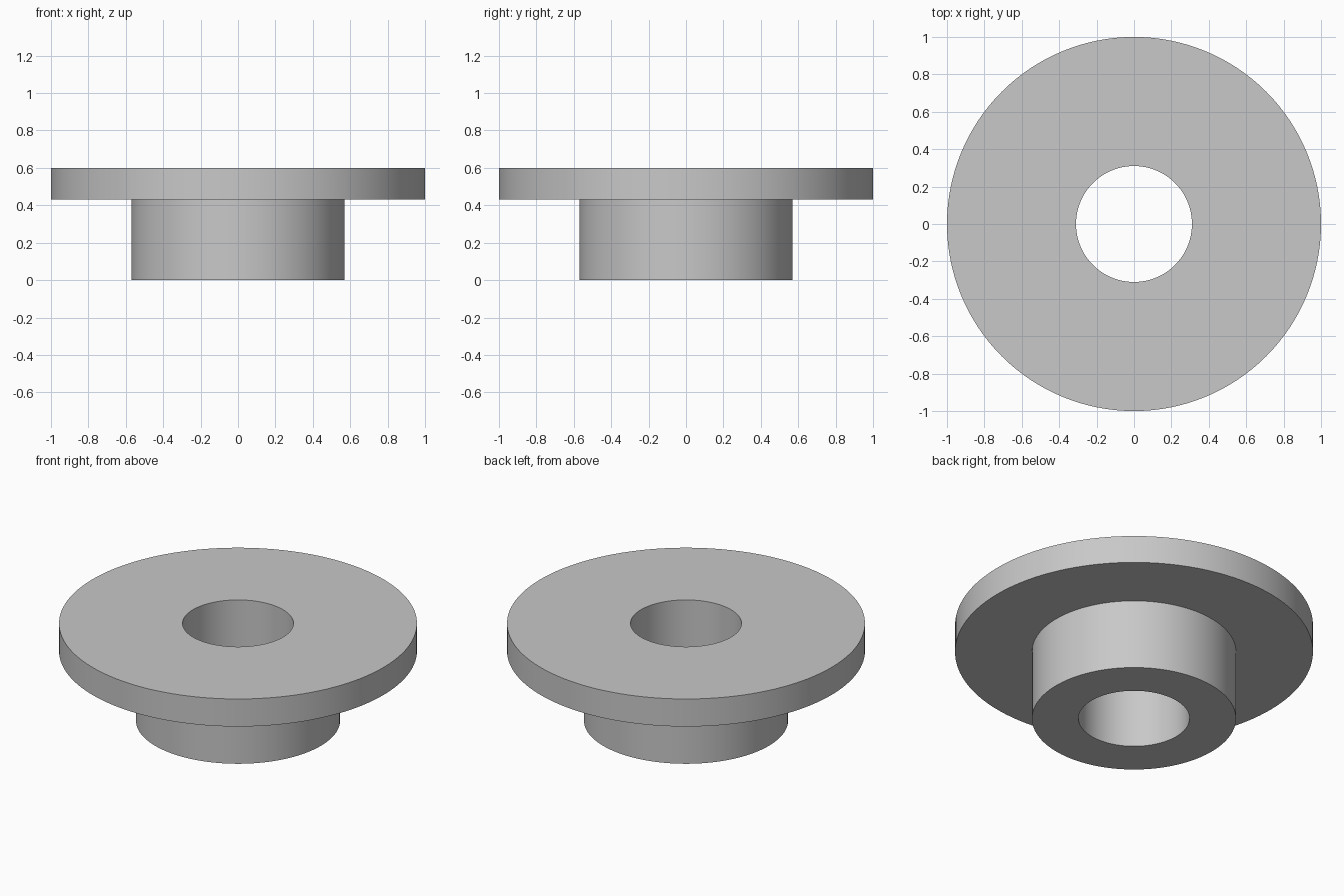
import bpy
import bmesh
import math
from mathutils import Matrix, Vector

SEGMENTS = 128
BORE, HUB, FLANGE = 0.31, 0.57, 1.0      # radii
STEP, TOP = 0.43, 0.60                   # heights

cube = bpy.data.objects.get("Cube")
if cube:
    bpy.data.objects.remove(cube, do_unlink=True)

# Plain grey material
grey = bpy.data.materials.new("plain_grey")
grey.use_nodes = True
colour = (0.58, 0.58, 0.58, 1.0)
grey.diffuse_color = colour
grey.node_tree.nodes["Principled BSDF"].inputs["Base Color"].default_value = colour


def lathe(name, profile):
    """Revolve a closed (radius, height) outline around the z axis."""
    bm = bmesh.new()
    rings = []
    for radius, height in profile:
        angles = [math.tau * i / SEGMENTS for i in range(SEGMENTS)]
        rings.append([bm.verts.new(Matrix.Rotation(a, 3, "Z") @ Vector((radius, 0, height)))
                      for a in angles])
    for lower, upper in zip(rings, rings[1:] + rings[:1]):
        for i in range(SEGMENTS):
            j = (i + 1) % SEGMENTS
            bm.faces.new((lower[i], lower[j], upper[j], upper[i]))
    bmesh.ops.recalc_face_normals(bm, faces=bm.faces)
    mesh = bpy.data.meshes.new(name)
    bm.to_mesh(mesh)
    bm.free()
    mesh.materials.append(grey)
    obj = bpy.data.objects.new(name, mesh)
    bpy.context.collection.objects.link(obj)
    bpy.ops.object.select_all(action="DESELECT")
    obj.select_set(True)
    bpy.context.view_layer.objects.active = obj
    bpy.ops.object.shade_smooth_by_angle(angle=math.radians(30))
    return obj


# Hub, wide flange and through bore in one turned piece
lathe("flanged_bushing", [
    (BORE, 0), (HUB, 0), (HUB, STEP),
    (FLANGE, STEP), (FLANGE, TOP), (BORE, TOP),
])
